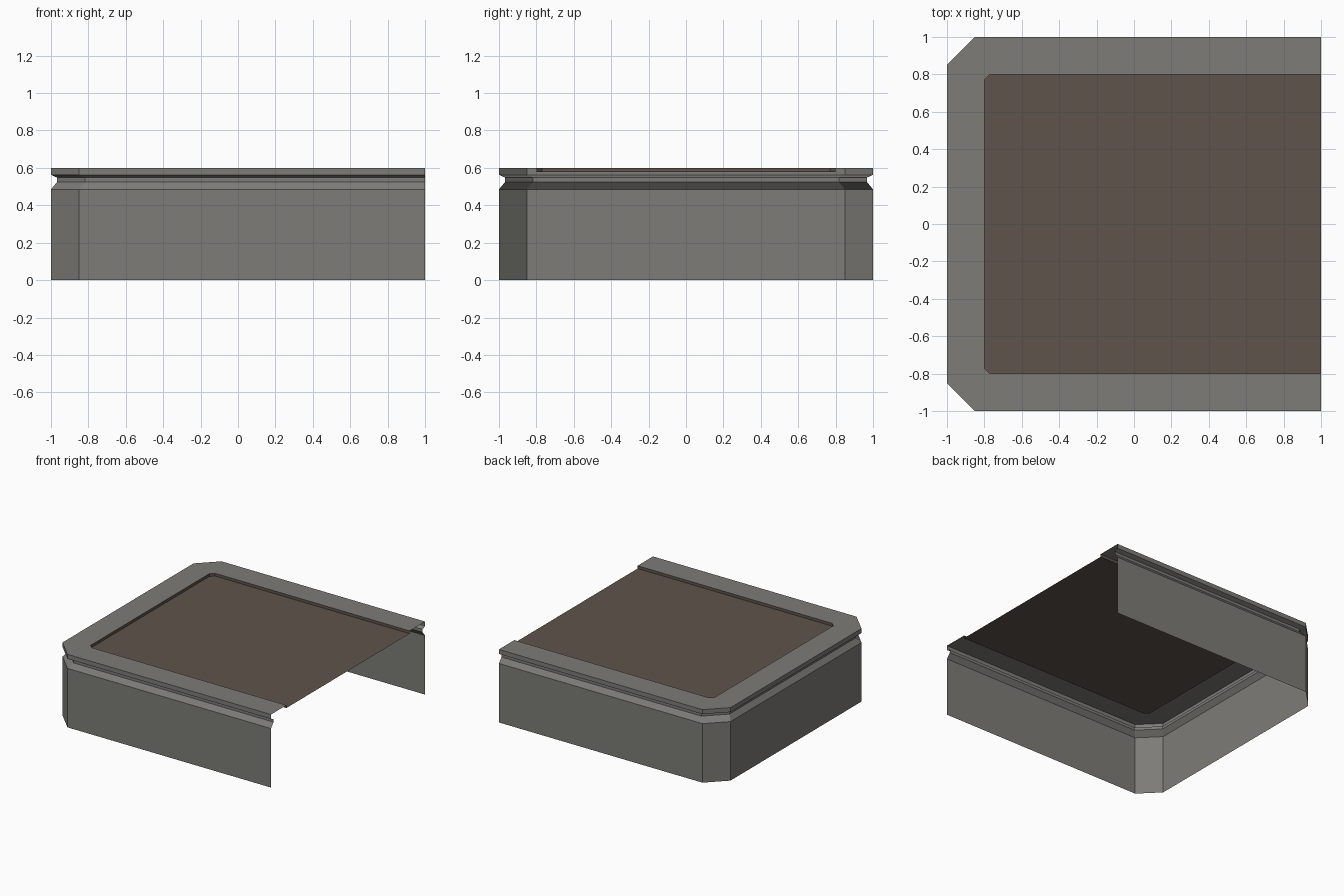
import bpy

if "Cube" in bpy.data.objects:
    bpy.data.objects.remove(bpy.data.objects["Cube"])


def material(name, rgb):
    m = bpy.data.materials.new(name)
    m.diffuse_color = (*rgb, 1)
    m.use_nodes = True
    m.node_tree.nodes["Principled BSDF"].inputs["Base Color"].default_value = m.diffuse_color
    return m


stone = material("grey stone", (0.205, 0.20, 0.185))
earth = material("brown floor", (0.112, 0.087, 0.070))


def outline(inset, z, leg):
    """Open U-shaped path with two chamfered corners, inset from the edge."""
    a = 1 - inset
    half = [(1, -a), (-a + leg, -a), (-a, -a + leg)]
    path = half + [(x, -y) for x, y in reversed(half)]
    return [(x, y, z) for x, y in path]


def build(name, profile, mat, cap=False):
    """Sweep a profile of (inset, z, chamfer leg) along the outline."""
    verts, faces = [], []
    for row in profile:
        verts += outline(*row)
    for r in range(len(profile) - 1):
        for i in range(5):
            a = r * 6 + i
            faces.append((a, a + 6, a + 7, a + 1))
    if cap:
        n = (len(profile) - 1) * 6
        faces.append(tuple(reversed(range(n, n + 6))))
    me = bpy.data.meshes.new(name)
    me.from_pydata(verts, [], faces)
    me.materials.append(mat)
    me.update()
    ob = bpy.data.objects.new(name, me)
    bpy.context.collection.objects.link(ob)
    return ob


# outer wall, groove and top rim, open on the +x side
build("platform_wall_and_rim", [
    (0, 0, .15), (0, .485, .15), (.033, .525, .15), (.033, .548, .15),
    (0, .563, .15), (0, .6, .15), (.2, .6, .03)], stone)

# sunken floor with its small step up to the rim
build("sunken_floor", [(.2, .6, .03), (.2, .577, .03)], earth, cap=True)
